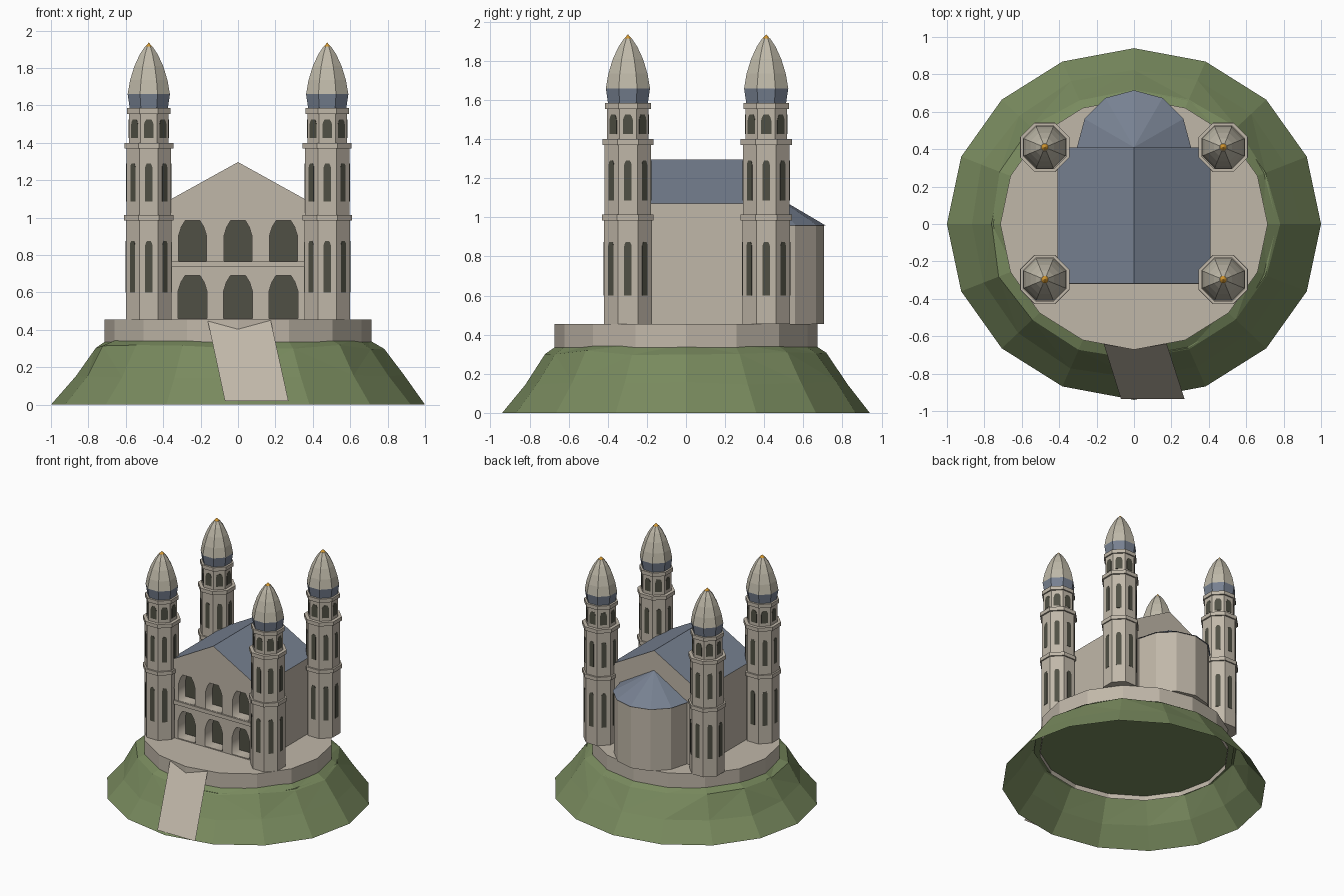
import bpy, bmesh, math, random
from mathutils import Matrix, Vector

if "Cube" in bpy.data.objects:
    bpy.data.objects.remove(bpy.data.objects["Cube"], do_unlink=True)
random.seed(4)


def material(name, r, g, b):
    m = bpy.data.materials.new(name)
    m.use_nodes = True
    m.diffuse_color = (r, g, b, 1)
    m.node_tree.nodes["Principled BSDF"].inputs["Base Color"].default_value = (r, g, b, 1)
    return m


STONE = material("pale stone", 0.53, 0.475, 0.395)
DOME = material("dome stone", 0.52, 0.485, 0.395)
SLATE = material("blue slate", 0.185, 0.22, 0.285)
DARK = material("dark opening", 0.08, 0.08, 0.058)
GRASS = material("grass green", 0.19, 0.255, 0.112)
GOLD = material("gold", 0.65, 0.31, 0.03)


def finish(name, bm, *mats):
    bmesh.ops.recalc_face_normals(bm, faces=bm.faces)
    mesh = bpy.data.meshes.new(name)
    bm.to_mesh(mesh)
    bm.free()
    for m in mats:
        mesh.materials.append(m)
    obj = bpy.data.objects.new(name, mesh)
    bpy.context.collection.objects.link(obj)
    return obj


def lathe(profile, sides, turn=0.0, squash=1.0, at=(0, 0), caps=(True, True), jitter=0.0):
    """Stack of regular rings, given as (radius, height) pairs."""
    bm = bmesh.new()
    rings = []
    for i, (r, z) in enumerate(profile):
        if r == 0:
            rings.append([bm.verts.new((*at, z))] * sides)
            continue
        wobble = jitter if 0 < i < len(profile) - 1 else 0
        ring = []
        for k in range(sides):
            a = turn + math.tau * k / sides
            rr = r + random.uniform(-wobble, wobble)
            ring.append(bm.verts.new((at[0] + rr * math.cos(a), at[1] + rr * squash * math.sin(a),
                                      z + random.uniform(-wobble, wobble))))
        rings.append(ring)
    for low, high in zip(rings, rings[1:]):
        for k in range(sides):
            n = (k + 1) % sides
            bm.faces.new(list(dict.fromkeys((low[k], low[n], high[n], high[k]))))
    for ring, cap, r in ((rings[0], caps[0], profile[0][0]), (rings[-1], caps[1], profile[-1][0])):
        if cap and r > 0:
            bm.faces.new(ring)
    return bm


def add_prism(bm, outline, depth, matrix):
    """Outline in local x/z, pushed from y=0 to y=depth."""
    ends = [[bm.verts.new(matrix @ Vector((x, y, z))) for x, z in outline] for y in (0, depth)]
    count = len(outline)
    bm.faces.new(ends[0])
    bm.faces.new(ends[1][::-1])
    for k in range(count):
        n = (k + 1) % count
        bm.faces.new((ends[0][k], ends[1][k], ends[1][n], ends[0][n]))


def prism(name, outline, y0, y1, *mats):
    bm = bmesh.new()
    add_prism(bm, outline, y1 - y0, Matrix.Translation((0, y0, 0)))
    return finish(name, bm, *mats)


def arch(x, half, bottom, top):
    rise = half * 1.1
    right = [(half, bottom), (half, top - rise), (half * 0.8, top - rise * 0.42), (half * 0.52, top)]
    return [(x + u, z) for u, z in right] + [(x - u, z) for u, z in reversed(right)]


def rectangle(half, low, high):
    return [(-half, low), (half, low), (half, high), (-half, high)]


# Hill: open faceted shell with a ground disc inside
RATIO = 0.94
hill = lathe([(1, 0), (0.877, 0.15), (0.772, 0.308), (0.69, 0.352)], 16, squash=RATIO,
             caps=(False, False), jitter=0.012)
bmesh.ops.triangulate(hill, faces=[f for f in hill.faces if f.calc_center_median().z > 0.1])
finish("hill", hill, GRASS)
disc = bmesh.new()
bmesh.ops.create_circle(disc, cap_ends=True, segments=16, radius=0.762,
                        matrix=Matrix.Translation((0, 0, 0.308)) @ Matrix.Diagonal((1, RATIO, 1, 1)))
finish("hill_ground", disc, GRASS)

# Terrace
finish("terrace", lathe([(0.715, 0.27), (0.715, 0.455)], 16, squash=RATIO, caps=(False, True)), STONE)

# Slanted entrance ramp, a single sheet
ramp = bmesh.new()
corners = [(-0.07, -0.935, 0.02), (0.27, -0.935, 0.02), (0.175, -0.64, 0.45), (-0.162, -0.64, 0.45)]
ramp.faces.new([ramp.verts.new(c) for c in corners])
finish("ramp", ramp, STONE)

# Hall with a slate pitched roof, and the gable over the facade
WALL, EAVE, RIDGE, INNER, FRONT = 0.41, 1.07, 1.297, -0.21, -0.31
for name, base, y0, y1 in (("hall", 0.455, INNER, 0.41), ("front_gable", 1.025, FRONT - 0.008, INNER)):
    outline = [(-WALL, base), (WALL, base), (WALL, EAVE), (0, RIDGE), (-WALL, EAVE)]
    hall = prism(name, outline, y0, y1, STONE, SLATE)
    for face in hall.data.polygons:
        face.material_index = int(face.normal.z > 0.5)

# Arcaded facade: flat wall with arch holes, backed by a dark panel
BACKING = INNER - 0.008
curve = bpy.data.curves.new("facade", "CURVE")
curve.dimensions, curve.fill_mode, curve.extrude = "2D", "BOTH", (BACKING - FRONT) / 2
outlines = [rectangle(WALL, 0.455, 1.026)]
for x in (-0.243, 0, 0.243):
    outlines += [arch(x, 0.078, 0.462, 0.69), arch(x, 0.075, 0.767, 0.985)]
for outline in outlines:
    spline = curve.splines.new("POLY")
    spline.points.add(len(outline) - 1)
    spline.use_cyclic_u = True
    for point, (x, z) in zip(spline.points, outline):
        point.co = (x, z, 0, 1)
source = bpy.data.objects.new("facade_outline", curve)
bpy.context.collection.objects.link(source)
mesh = bpy.data.meshes.new_from_object(source.evaluated_get(bpy.context.evaluated_depsgraph_get()))
bpy.data.objects.remove(source, do_unlink=True)
mesh.transform(Matrix.Translation((0, (FRONT + BACKING) / 2, 0)) @ Matrix.Rotation(math.pi / 2, 4, "X"))
mesh.materials.clear()
mesh.materials.append(STONE)
bpy.context.collection.objects.link(bpy.data.objects.new("facade_arcade", mesh))
prism("arcade_shadow", rectangle(0.38, 0.456, 1.024), BACKING, INNER, DARK)
prism("facade_ledge", rectangle(WALL, 0.735, 0.765), FRONT - 0.012, BACKING, STONE)

# Rounded apse with a half-cone roof
BACK = (0, 0.41)
finish("apse", lathe([(0.295, 0.455), (0.295, 0.96)], 12, at=BACK), STONE)
apse_roof = lathe([(0.305, 0.958), (0, 1.137)], 12, at=BACK)
bmesh.ops.bisect_plane(apse_roof, geom=apse_roof.verts[:] + apse_roof.edges[:] + apse_roof.faces[:],
                       plane_co=(0, 0.405, 0), plane_no=(0, -1, 0), clear_outer=True)
finish("apse_roof", apse_roof, SLATE)

# Four octagonal towers
FLAT = 1 / math.cos(math.pi / 8)
SHAFT = [(0.122, 0.455), (0.122, 0.985), (0.132, 0.985), (0.132, 1.015), (0.119, 1.015), (0.119, 1.37),
         (0.131, 1.37), (0.131, 1.4), (0.106, 1.4), (0.106, 1.555), (0.117, 1.555), (0.117, 1.585)]
COLLAR = [(0.102, 1.585), (0.113, 1.66)]
CUPOLA = [(0.113, 1.66), (0.1, 1.735), (0.077, 1.81), (0.048, 1.873), (0.02, 1.915)]
FINIAL = [(0.026, 1.906), (0, 1.936)]
WINDOWS = [(0.122, 0.019, 0.6, 0.875), (0.119, 0.019, 1.085, 1.29), (0.106, 0.026, 1.425, 1.525)]
for depth_name, y in (("front", -0.297), ("back", 0.41)):
    for side_name, x in (("left", 0.477), ("right", -0.477)):
        label = f"{depth_name}_{side_name}_tower_"
        for part, profile, mat in (("shaft", SHAFT, STONE), ("collar", COLLAR, SLATE),
                                   ("dome", CUPOLA, DOME), ("finial", FINIAL, GOLD)):
            rings = [(r * FLAT, z) for r, z in profile]
            finish(label + part, lathe(rings, 8, turn=math.pi / 8, at=(x, y)), mat)
        panes = bmesh.new()
        for k in range(8):
            spin = Matrix.Translation((x, y, 0)) @ Matrix.Rotation(math.tau * k / 8, 4, "Z")
            for r, half, low, high in WINDOWS:
                add_prism(panes, arch(0, half, low, high), 0.005,
                          spin @ Matrix.Translation((0, -r - 0.002, 0)))
        finish(label + "windows", panes, DARK)
